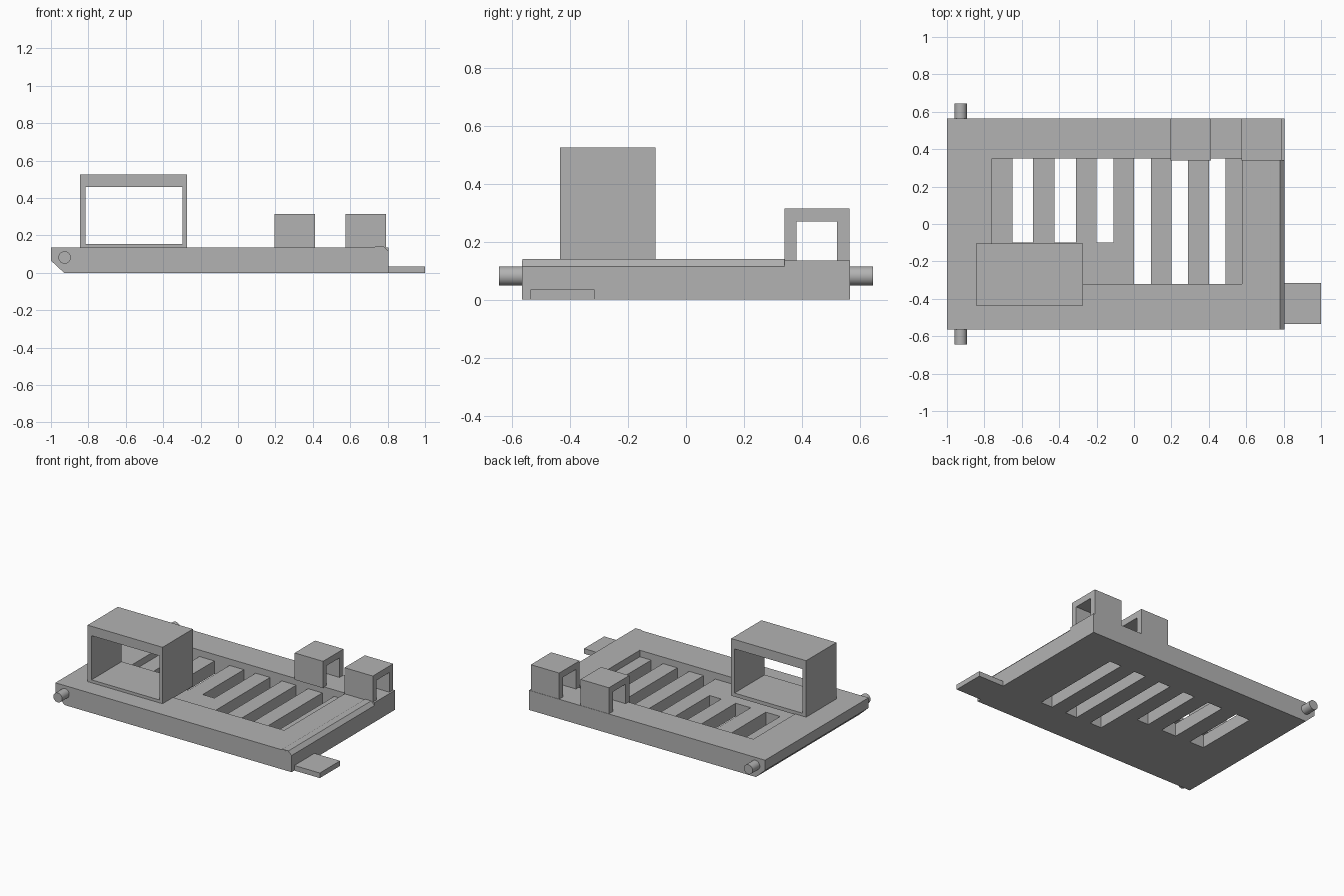
import bpy, bmesh, math

if "Cube" in bpy.data.objects:
    bpy.data.objects.remove(bpy.data.objects["Cube"])

grey = bpy.data.materials.new("plain_grey")
grey.diffuse_color = (0.45, 0.45, 0.45, 1)
grey.use_nodes = True
grey.node_tree.nodes["Principled BSDF"].inputs["Base Color"].default_value = grey.diffuse_color


def finish(name, bm):
    bmesh.ops.recalc_face_normals(bm, faces=bm.faces)
    me = bpy.data.meshes.new(name)
    bm.to_mesh(me)
    bm.free()
    me.materials.append(grey)
    ob = bpy.data.objects.new(name, me)
    bpy.context.collection.objects.link(ob)
    return ob


def prism(name, pts, axis, a, b):
    """Extrude a profile along y (x,z points) or x (y,z points)."""
    bm = bmesh.new()
    place = (lambda p: (p[0], a, p[1])) if axis == 'y' else (lambda p: (a, p[0], p[1]))
    face = bm.faces.new([bm.verts.new(place(p)) for p in pts])
    ext = bmesh.ops.extrude_face_region(bm, geom=[face])
    vec = (0, b - a, 0) if axis == 'y' else (b - a, 0, 0)
    bmesh.ops.translate(bm, vec=vec, verts=[v for v in ext['geom'] if isinstance(v, bmesh.types.BMVert)])
    return finish(name, bm)


def box(name, x0, x1, y0, y1, z0, z1):
    return prism(name, [(x0, z0), (x1, z0), (x1, z1), (x0, z1)], 'y', y0, y1)


def cut(target, cutter):
    mod = target.modifiers.new("cut", 'BOOLEAN')
    mod.operation = 'DIFFERENCE'
    mod.solver = 'EXACT'
    mod.object = cutter
    bpy.context.view_layer.objects.active = target
    bpy.ops.object.modifier_apply(modifier=mod.name)
    bpy.data.objects.remove(cutter)


TOP = 0.135

# Base plate with a chamfered left end
plate = prism("base_plate", [(-1, TOP), (-1, 0.065), (-0.93, 0), (0.805, 0), (0.805, TOP)],
              'y', -0.565, 0.565)

# Sunken tray and the through slots that leave slats
cut(plate, box("tray_cutter", -0.76, 0.577, -0.32, 0.35, 0.09, 0.3))
for x0, x1, y0 in [(-0.65, -0.54, -0.1), (-0.425, -0.31, -0.1), (-0.2, -0.11, -0.1),
                   (0.0, 0.09, -0.32), (0.2, 0.29, -0.32), (0.4, 0.49, -0.32)]:
    cut(plate, box("slot_cutter", x0, x1, y0, 0.35, -0.1, 0.3))

# Sloped right edge
cut(plate, prism("edge_cutter", [(0.785, TOP), (0.785, 0.2), (0.85, 0.2), (0.85, 0.115), (0.805, 0.115)],
                 'y', -0.6, 0.34))

# Slight raised lip along the right edge
prism("end_lip", [(0.715, 0.13), (0.735, 0.14), (0.78, 0.14), (0.795, 0.125)], 'y', -0.564, 0.34)

# Large open frame, hollow from front to back
frame = box("large_frame", -0.845, -0.272, -0.435, -0.105, TOP - 0.005, 0.525)
cut(frame, box("frame_cutter", -0.815, -0.297, -0.6, 0.1, 0.155, 0.46))

# Two small arched housings, hollow from left to right
arch = [(0.34, 0.13), (0.38, 0.13), (0.38, 0.27), (0.52, 0.27),
        (0.52, 0.13), (0.563, 0.13), (0.563, 0.315), (0.34, 0.315)]
for i, x in enumerate((0.195, 0.575)):
    prism(f"small_housing_{i + 1}", arch, 'x', x, x + 0.217)

# Flat tab on the right
box("end_tab", 0.8, 1.0, -0.535, -0.315, 0, 0.035)

# Hinge pins on both sides
for side, name in ((-1, "front_pin"), (1, "back_pin")):
    bpy.ops.mesh.primitive_cylinder_add(vertices=32, radius=0.033, depth=0.1,
                                        location=(-0.927, side * 0.594, 0.082),
                                        rotation=(math.pi / 2, 0, 0))
    pin = bpy.context.object
    pin.name = name
    pin.data.materials.append(grey)
    bpy.ops.object.shade_smooth_by_angle()
